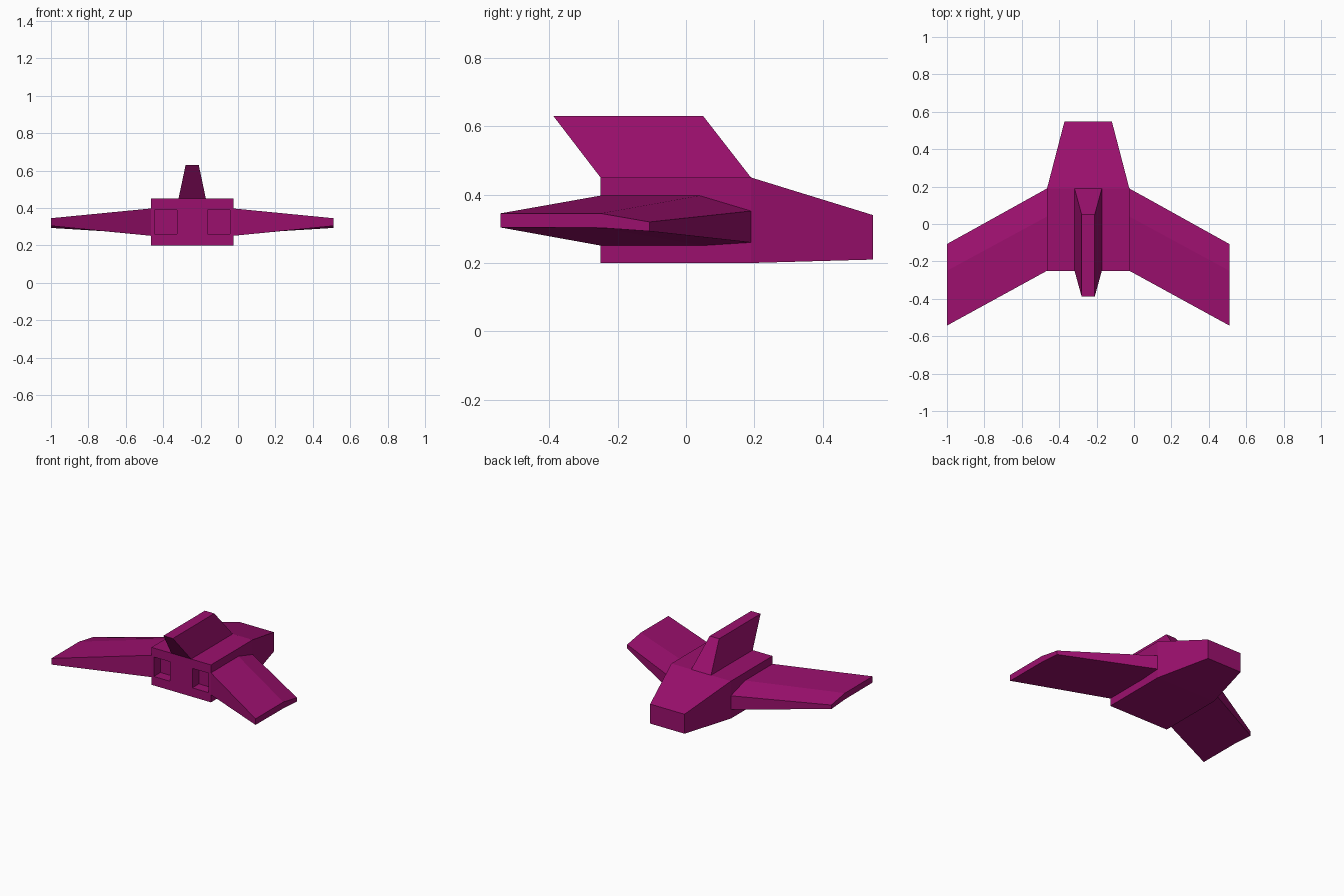
import bpy, bmesh

if "Cube" in bpy.data.objects:
    bpy.data.objects.remove(bpy.data.objects["Cube"])

CX = -0.245  # centre line of the craft

paint = bpy.data.materials.new("magenta_paint")
paint.diffuse_color = (0.33, 0.005, 0.155, 1)
paint.use_nodes = True
paint.node_tree.nodes["Principled BSDF"].inputs["Base Color"].default_value = paint.diffuse_color


def loft(name, sections):
    """Skin a solid through matching closed sections."""
    bm = bmesh.new()
    rings = [[bm.verts.new(p) for p in s] for s in sections]
    n = len(rings[0])
    for a, b in zip(rings, rings[1:]):
        for i in range(n):
            j = (i + 1) % n
            bm.faces.new((a[i], a[j], b[j], b[i]))
    bm.faces.new(rings[0])
    bm.faces.new(rings[-1])
    bmesh.ops.recalc_face_normals(bm, faces=bm.faces)
    me = bpy.data.meshes.new(name)
    bm.to_mesh(me)
    bm.free()
    ob = bpy.data.objects.new(name, me)
    bpy.context.collection.objects.link(ob)
    me.materials.append(paint)
    return ob


def rect_y(hw, y, z0, z1, x=CX):
    return [(x - hw, y, z0), (x + hw, y, z0), (x + hw, y, z1), (x - hw, y, z1)]


def rect_z(hw, y0, y1, z):
    return [(CX - hw, y0, z), (CX + hw, y0, z), (CX + hw, y1, z), (CX - hw, y1, z)]


# fuselage with tapered nose
body = loft("fuselage", [rect_y(0.22, -0.25, 0.20, 0.45),
                         rect_y(0.22, 0.19, 0.20, 0.45),
                         rect_y(0.127, 0.547, 0.21, 0.34)])

# swept tail fin
loft("tail_fin", [rect_z(0.073, -0.25, 0.19, 0.45),
                  rect_z(0.035, -0.388, 0.05, 0.63)])

# swept wings: root and tip profiles in (y, z)
root = [(-0.25, 0.397), (0.04, 0.397), (0.19, 0.352),
        (0.19, 0.26), (0.05, 0.251), (-0.25, 0.251)]
tip = [(-0.543, 0.345), (-0.25, 0.345), (-0.107, 0.32),
       (-0.107, 0.293), (-0.25, 0.303), (-0.543, 0.304)]

for side, s in (("left", -1), ("right", 1)):
    loft(side + "_wing", [[(CX + s * 0.22, y, z) for y, z in root],
                          [(CX + s * 0.755, y, z) for y, z in tip]])
    # square engine recess in the flat end
    cutter = loft(side + "_exhaust_cutter",
                  [rect_y(0.06, y, 0.26, 0.39, CX + s * 0.142) for y in (-0.35, -0.18)])
    cutter.hide_render = True
    cutter.hide_set(True)
    cut = body.modifiers.new(side + "_exhaust", 'BOOLEAN')
    cut.operation = 'DIFFERENCE'
    cut.solver = 'EXACT'
    cut.object = cutter
